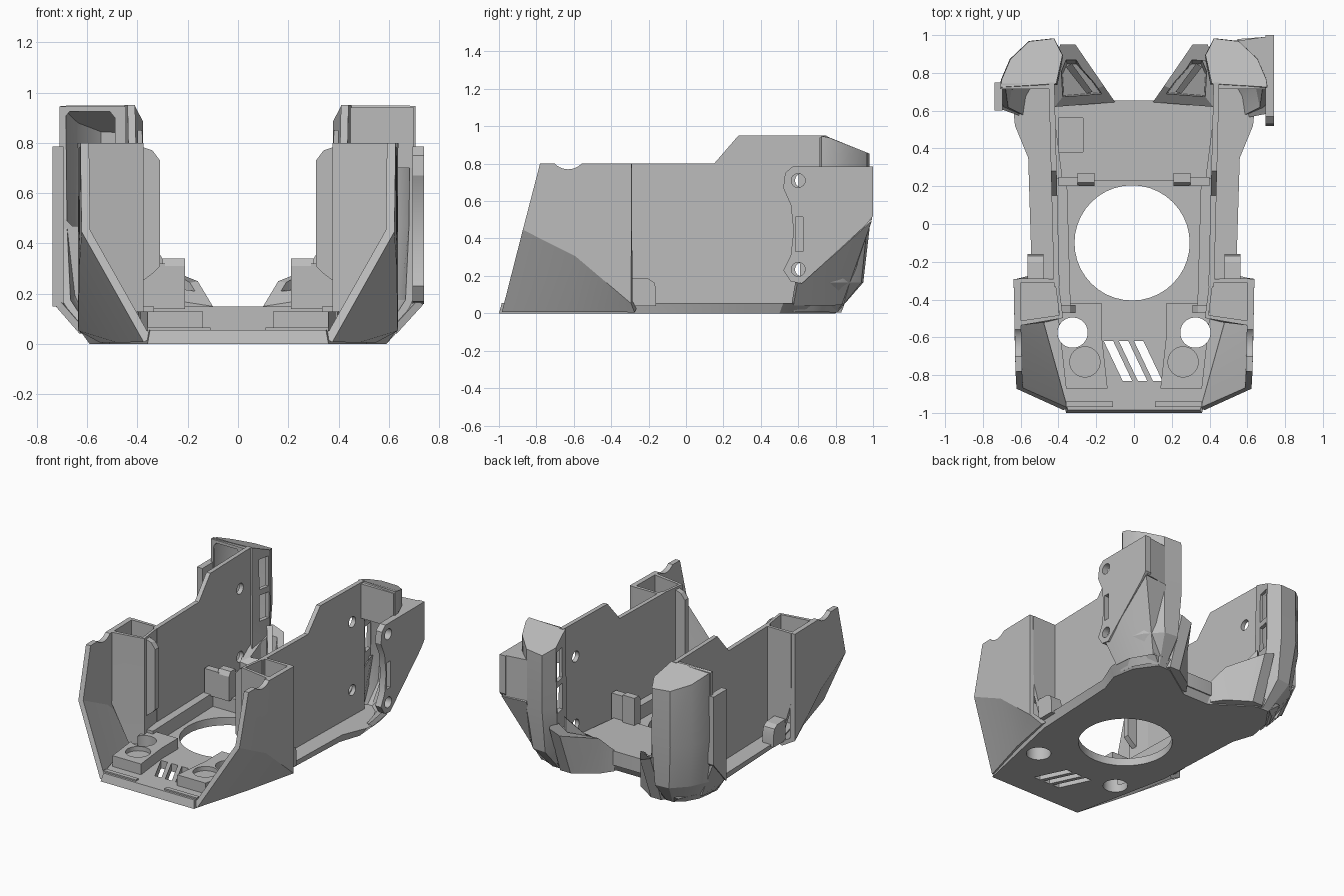
import bpy, bmesh, math

old = bpy.data.objects.get("Cube")
if old:
    bpy.data.objects.remove(old, do_unlink=True)

grey = bpy.data.materials.new("plain_grey")
grey.use_nodes = True
grey.diffuse_color = (0.5, 0.5, 0.5, 1)
grey.node_tree.nodes["Principled BSDF"].inputs["Base Color"].default_value = (0.5, 0.5, 0.5, 1)
parts = []


def make(name, bm):
    bmesh.ops.recalc_face_normals(bm, faces=bm.faces)
    me = bpy.data.meshes.new(name)
    bm.to_mesh(me)
    bm.free()
    me.materials.append(grey)
    ob = bpy.data.objects.new(name, me)
    bpy.context.collection.objects.link(ob)
    parts.append(ob)
    return ob


def solid(name, low, high):
    """Closed body between two matching rings of points."""
    bm = bmesh.new()
    a = [bm.verts.new(p) for p in low]
    b = [bm.verts.new(p) for p in high]
    bm.faces.new(a)
    bm.faces.new(b)
    n = len(a)
    for i in range(n):
        j = (i + 1) % n
        bm.faces.new((a[i], a[j], b[j], b[i]))
    return make(name, bm)


def prism_z(name, pts, z0, z1, s=1):
    return solid(name, [(s * x, y, z0) for x, y in pts], [(s * x, y, z1) for x, y in pts])


def prism_x(name, pts, x0, x1, s=1):
    return solid(name, [(s * x0, y, z) for y, z in pts], [(s * x1, y, z) for y, z in pts])


def prism_y(name, pts, y0, y1, s=1):
    return solid(name, [(s * x, y0, z) for x, z in pts], [(s * x, y1, z) for x, z in pts])


def box(name, x0, x1, y0, y1, z0, z1, s=1):
    return prism_z(name, [(x0, y0), (x1, y0), (x1, y1), (x0, y1)], z0, z1, s)


def bake(ob):
    """Apply the modifiers of a part."""
    dg = bpy.context.evaluated_depsgraph_get()
    me = bpy.data.meshes.new_from_object(ob.evaluated_get(dg))
    ob.modifiers.clear()
    ob.data = me


def sheet(name, rows, thick, s=1, cap=False):
    """Thin shell through rows of points; cap closes the last row."""
    bm = bmesh.new()
    g = [[bm.verts.new((s * x, y, z)) for x, y, z in r] for r in rows]
    for r, q in zip(g, g[1:]):
        for i in range(len(r) - 1):
            bm.faces.new((r[i], r[i + 1], q[i + 1], q[i]))
    if cap:
        bm.faces.new(g[-1])
    ob = make(name, bm)
    m = ob.modifiers.new("thickness", "SOLIDIFY")
    m.thickness, m.offset = thick, 0
    bake(ob)
    return ob


def round_cut(u, v, r, lo, hi, axis="Z"):
    ring = [(u + r * math.cos(t * math.tau / 40), v + r * math.sin(t * math.tau / 40)) for t in range(40)]
    return prism_z("cutter", ring, lo, hi) if axis == "Z" else prism_x("cutter", ring, lo, hi)


def cut(ob, cutters):
    for c in cutters:
        m = ob.modifiers.new("cut", "BOOLEAN")
        m.operation, m.solver, m.object = "DIFFERENCE", "EXACT", c
    bpy.context.view_layer.update()
    bake(ob)
    for c in cutters:
        parts.remove(c)
        bpy.data.objects.remove(c, do_unlink=True)


def both(half):
    return half + [(-x, y) for x, y in reversed(half)]


# Floor plate with nozzle opening, magnet holes and slanted vents
under = both([(0.36, -1), (0.51, -0.3), (0.54, 0.35), (0.59, 0.5), (0.56, 0.66), (0.46, 0.8), (0.37, 0.8), (0.1, 0.62)])
upper = both([(0.35, -0.985), (0.54, -0.3), (0.56, 0.35), (0.63, 0.52), (0.64, 0.62), (0.53, 0.84), (0.37, 0.84), (0.1, 0.65)])
floor = solid("floor_plate", [(x, y, 0) for x, y in under], [(x, y, 0.055) for x, y in upper])
vents = [prism_z("cutter", [(x, -0.62), (x + 0.05, -0.62), (x + 0.15, -0.83), (x + 0.1, -0.83)], -1, 1)
         for x in (-0.16, -0.08, 0)]
cut(floor, vents + [round_cut(-0.01, -0.1, 0.305, -1, 1)]
    + [round_cut(s * 0.325, -0.575, 0.08, -1, 1) for s in (1, -1)])

# Raised rear floor with a square pocket
rear = prism_z("rear_floor", both([(0.38, 0.23), (0.43, 0.62), (0.1, 0.655)]), 0.05, 0.15)
cut(rear, [box("cutter", -0.4, -0.27, 0.38, 0.56, 0.08, 1)])

for s in (1, -1):
    # Front lip
    box("front_lip", 0.11, 0.36, -0.97, -0.94, 0.03, 0.065, s)

    # Magnet pad
    pad = prism_z("magnet_pad", [(0.14, -0.87), (0.36, -0.87), (0.41, -0.42), (0.17, -0.42), (0.17, -0.6)], 0.05, 0.13, s)
    cut(pad, [round_cut(s * 0.325, -0.575, 0.08, -1, 1), round_cut(s * 0.26, -0.73, 0.08, 0.1, 1)])

    # Floor rails, corner posts and outer tabs
    prism_z("floor_rail", [(0.335, -0.46), (0.4, -0.46), (0.42, 0.24), (0.355, 0.24)], 0.04, 0.15, s)
    box("corner_post", 0.29, 0.4, 0.2, 0.25, 0.14, 0.32, s)
    prism_x("corner_block", [(0.2, 0.14), (0.27, 0.14), (0.27, 0.34), (0.22, 0.34), (0.2, 0.31)], 0.21, 0.3, s)
    prism_x("side_tab", [(-0.29, 0.04), (-0.16, 0.04), (-0.16, 0.13), (-0.17, 0.165), (-0.2, 0.185), (-0.29, 0.19)],
            0.48, 0.565, s)

    # Side wall with ramp up to the rear
    prof = [(-0.33, 0.02), (0.75, 0.02), (0.75, 0.95), (0.28, 0.95), (0.15, 0.8), (-0.33, 0.8)]
    lean = lambda y: 0.395 + 0.025 * (y + 0.3)
    wall = solid("side_wall", [(s * lean(y), y, z) for y, z in prof],
                 [(s * (lean(y) + 0.03), y, z) for y, z in prof])
    cut(wall, [round_cut(0.62, z, 0.037, -1, 1, "X") for z in (0.71, 0.235)])

    # Front wing: upright above, slanting in to the floor below
    wing = sheet("front_wing", [
        [(0.36, -0.98, 0.015), (0.47, -0.6, 0.015), (0.535, -0.27, 0.015)],
        [(0.605, -0.87, 0.45), (0.615, -0.59, 0.31), (0.62, -0.29, 0.06)],
        [(0.61, -0.78, 0.8), (0.615, -0.55, 0.8), (0.62, -0.29, 0.8)]], 0.035, s)
    cut(wing, [round_cut(-0.63, 0.87, 0.1, -1, 1, "X")])

    # Hollow front column and its inner flange
    path = [(0.61, -0.3), (0.41, -0.3), (0.385, -0.49), (0.605, -0.525)]
    low = [(0.53, -0.3), (0.41, -0.3), (0.385, -0.49), (0.48, -0.51)]
    sheet("front_column", [[(x, y, z) for x, y in p] for p, z in ((low, 0.05), (path, 0.31), (path, 0.8))], 0.025, s)
    prism_z("column_floor", path, 0.3, 0.32, s)
    prism_y("column_flange", [(0.4, 0.15), (0.38, 0.25), (0.34, 0.28), (0.31, 0.31), (0.31, 0.73), (0.34, 0.77),
                              (0.4, 0.79)], -0.47, -0.43, s)

    # Rear ear: rounded shell with slots in its inner side
    full = [(0.42, 0.74), (0.39, 0.89), (0.43, 0.97), (0.55, 0.955), (0.645, 0.865), (0.69, 0.76), (0.695, 0.72)]
    mid = [(0.42, 0.74), (0.39, 0.87), (0.43, 0.935), (0.52, 0.925), (0.61, 0.83), (0.66, 0.72), (0.68, 0.62)]
    foot = [(0.42, 0.74), (0.40, 0.77), (0.42, 0.8), (0.46, 0.8), (0.52, 0.75), (0.565, 0.67), (0.58, 0.57)]
    top = [(x, y, 0.938 - 0.4 * max(0, y - 0.74)) for x, y in full]
    ear = sheet("rear_ear", [[(x, y, 0.015) for x, y in foot], [(x, y, 0.17) for x, y in mid],
                             [(x, y, 0.47) for x, y in full], top], 0.03, s, cap=True)
    cut(ear, [box("cutter", 0.3, 0.46, 0.8, 0.88, a, b, s) for a, b in ((0.42, 0.6), (0.64, 0.85))])

    # Angled rear air duct with open pocket and rising ridge
    def ring(k, zs, tuck):
        c = (0.3, 0.77)
        pts = [(0.1, 0.645), (0.42, 0.62), (0.43, 0.86), (0.39, 0.95), (0.31, 0.95), (0.16, 0.732)]
        return [(s * (c[0] + (x - c[0]) * k), c[1] + (y - c[1]) * k - (tuck if y > 0.8 else 0), z)
                for (x, y), z in zip(pts, zs)]
    duct = solid("rear_duct", ring(1, (0.005,) * 6, 0.12), ring(1, (0.15, 0.2, 0.38, 0.34, 0.31, 0.25), 0))
    cut(duct, [solid("cutter", ring(0.6, (0.1, 0.12, 0.17, 0.17, 0.17, 0.14), 0.03), ring(0.8, (0.6,) * 6, 0))])
    ridge = [(0.22, 0.7, 0.2), (0.25, 0.69, 0.2), (0.36, 0.83, 0.39), (0.33, 0.85, 0.39)]
    solid("duct_ridge", [(s * x, y, 0.1) for x, y, z in ridge], [(s * x, y, z) for x, y, z in ridge])

# Left bracket: plate with screw holes and slot, solid back and slanted underside
outline = [(0.53, 0.75), (0.57, 0.785), (1.0, 0.785), (1.0, 0.52), (0.96, 0.47), (0.62, 0.16),
           (0.56, 0.17), (0.52, 0.23), (0.56, 0.31), (0.575, 0.44), (0.56, 0.58), (0.52, 0.67)]
plate = prism_x("bracket_plate", outline, 0.695, 0.74)
cut(plate, [round_cut(0.6, z, 0.037, -1, 1, "X") for z in (0.71, 0.235)]
    + [box("cutter", 0.5, 1, 0.585, 0.625, 0.33, 0.515)])
prism_z("bracket_back", [(0.55, 0.945), (0.645, 0.865), (0.695, 0.75), (0.72, 0.75), (0.72, 0.995), (0.55, 0.97)], 0.5, 0.785)
sheet("bracket_underside", [[(0.725, 0.59, 0.165), (0.725, 0.78, 0.315), (0.725, 0.98, 0.5), (0.55, 0.965, 0.5)],
                            [(0.62, 0.57, 0.05), (0.61, 0.68, 0.05), (0.53, 0.82, 0.05), (0.46, 0.83, 0.05)]], 0.03)
box("left_ear_front", 0.42, 0.7, 0.715, 0.745, 0.7, 0.94)

# Right bracket: shorter plate with slanted underside
prism_x("bracket_plate_short", [(0.6, 0.785), (0.75, 0.785), (0.75, 0.31), (0.61, 0.15)], 0.695, 0.738, -1)
sheet("bracket_underside_short", [[(0.72, 0.615, 0.165), (0.72, 0.74, 0.32)],
                                  [(0.62, 0.58, 0.05), (0.6, 0.7, 0.05)]], 0.03, -1)

# Right ear front with a tall rounded opening
front = prism_y("right_ear_front", [(0.42, 0.05), (0.57, 0.05), (0.66, 0.17), (0.71, 0.47), (0.71, 0.945), (0.42, 0.945)],
                0.715, 0.745, -1)
cut(front, [prism_y("cutter", [(0.52, 0.47), (0.66, 0.47), (0.69, 0.5), (0.69, 0.9), (0.67, 0.925), (0.51, 0.925),
                               (0.49, 0.9), (0.49, 0.5)], 0.5, 0.8, -1)])

# Smooth the round parts, keep the edges sharp
bpy.ops.object.select_all(action="DESELECT")
for ob in parts:
    ob.select_set(True)
bpy.context.view_layer.objects.active = parts[0]
bpy.ops.object.shade_smooth_by_angle(angle=math.radians(25))
